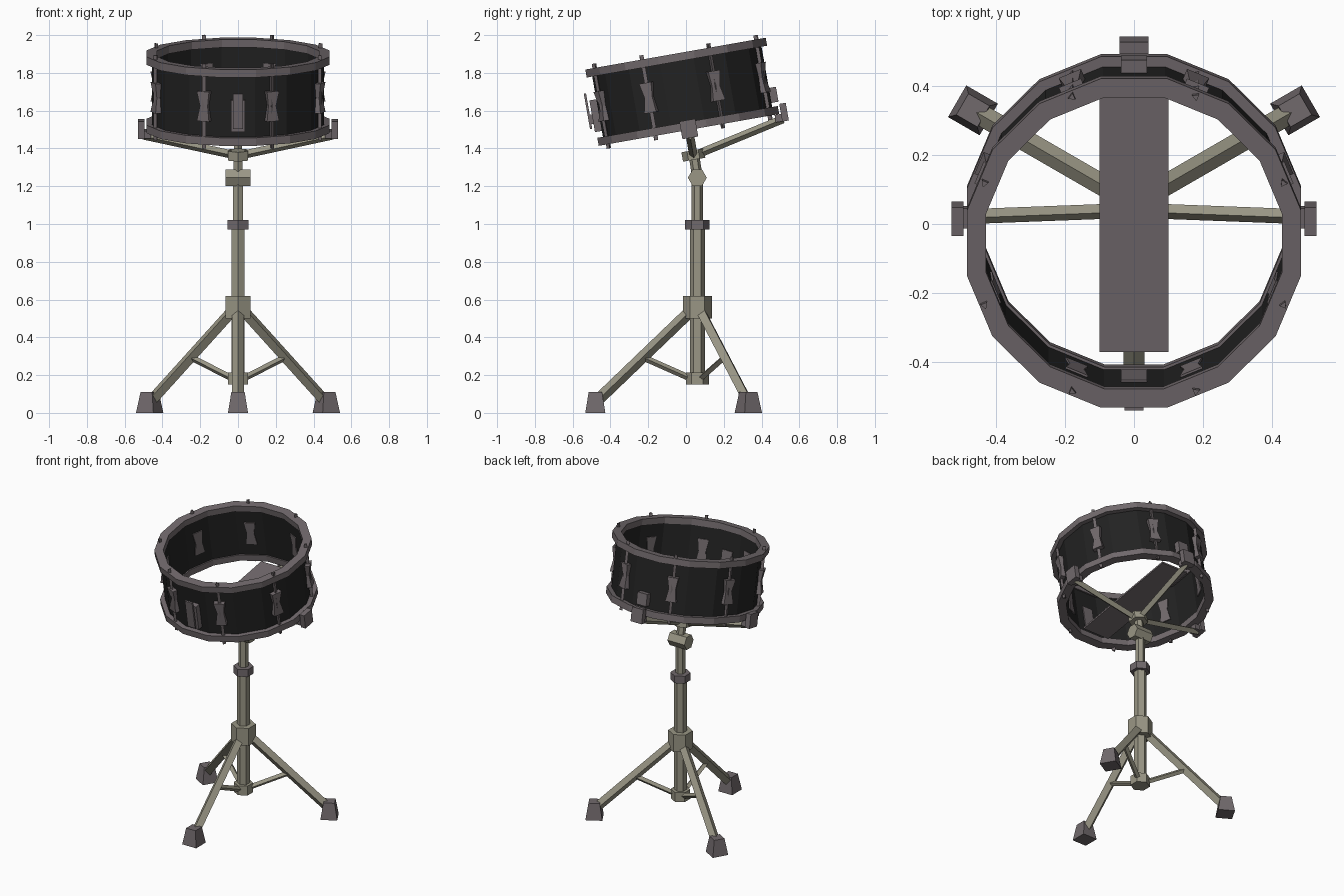
import bpy, bmesh, math
from mathutils import Matrix, Vector

cube = bpy.data.objects.get("Cube")
if cube:
    bpy.data.objects.remove(cube, do_unlink=True)


def material(name, rgb):
    m = bpy.data.materials.new(name)
    m.use_nodes = True
    color = (*rgb, 1)
    m.diffuse_color = color
    m.node_tree.nodes["Principled BSDF"].inputs["Base Color"].default_value = color
    return m


STEEL = material("warm steel", (0.32, 0.305, 0.235))
MAUVE = material("mauve grey", (0.165, 0.142, 0.15))
BLACK = material("shell black", (0.016, 0.016, 0.016))

# Drum frame leans towards the player
TILT = Matrix.Translation((0, -0.02, 1.70)) @ Matrix.Rotation(math.radians(10), 4, "X")
STAND = Matrix.Translation((0, 0.06, 0))
HALF_TURN = math.pi / 2


def spin(angle):
    return Matrix.Rotation(angle, 4, "Z")


def finish(name, bm, mat, matrix):
    bmesh.ops.recalc_face_normals(bm, faces=bm.faces)
    bm.transform(matrix)
    mesh = bpy.data.meshes.new(name)
    bm.to_mesh(mesh)
    bm.free()
    mesh.materials.append(mat)
    ob = bpy.data.objects.new(name, mesh)
    bpy.context.collection.objects.link(ob)
    return ob


def prism(name, p1, p2, r, sides, mat, matrix, r2=None, turn=0):
    """Solid prism or taper between two points."""
    p1, p2 = Vector(p1), Vector(p2)
    d = p2 - p1
    bm = bmesh.new()
    bmesh.ops.create_cone(bm, cap_ends=True, segments=sides, radius1=r,
                          radius2=r if r2 is None else r2, depth=d.length)
    vertical = abs(d.x) + abs(d.y) < 1e-6
    rot = Matrix() if vertical else d.to_track_quat("Z", "Y").to_matrix().to_4x4()
    place = Matrix.Translation((p1 + p2) / 2) @ rot @ spin(turn)
    return finish(name, bm, mat, matrix @ place)


def box(name, centre, size, mat, matrix):
    bm = bmesh.new()
    bmesh.ops.create_cube(bm, size=1)
    place = Matrix.Translation(centre) @ Matrix.Diagonal((*size, 1))
    return finish(name, bm, mat, matrix @ place)


def ring(name, inner, outer, z1, z2, mat, sides=16):
    """Open band with flats facing front, back and sides."""
    bm = bmesh.new()
    grow = 1 / math.cos(math.pi / sides)
    profile = ((inner, z1), (outer, z1), (outer, z2), (inner, z2))
    loops = []
    for i in range(sides):
        a = (i + 0.5) * math.tau / sides
        loops.append([bm.verts.new((r * grow * math.cos(a), r * grow * math.sin(a), z))
                      for r, z in profile])
    for i in range(sides):
        a, b = loops[i], loops[(i + 1) % sides]
        for k in range(4):
            n = (k + 1) % 4
            bm.faces.new((a[k], b[k], b[n], a[n]))
    return finish(name, bm, mat, TILT)


def lug(name, matrix):
    """Hourglass casing, pinched at the waist, facing +x."""
    bm = bmesh.new()
    outline = ((-0.035, -0.08), (0.035, -0.08), (0.022, 0),
               (0.035, 0.08), (-0.035, 0.08), (-0.022, 0))
    face = bm.faces.new([bm.verts.new((0.432, y, z)) for y, z in outline])
    out = bmesh.ops.extrude_face_region(bm, geom=[face])["geom"]
    for v in out:
        if isinstance(v, bmesh.types.BMVert):
            v.co.x += 0.055 if abs(v.co.z) > 0.01 else 0.042
    return finish(name, bm, MAUVE, matrix)


# Shell and hoops
ring("drum_shell", 0.438, 0.455, -0.17, 0.17, BLACK)
ring("top_hoop", 0.43, 0.485, 0.162, 0.205, MAUVE)
ring("bottom_hoop", 0.43, 0.485, -0.205, -0.162, MAUVE)

# Tension rods and lugs
for i in range(8):
    m = TILT @ spin((i + 0.5) * math.tau / 8)
    prism(f"tension_rod_{i + 1}", (0.47, 0, -0.228), (0.47, 0, 0.228), 0.012, 3, MAUVE, m)
    lug(f"lug_{i + 1}", m)

# Snare strip, throw-off and butt plate
box("snare_strip", (0, 0, -0.19), (0.2, 0.78, 0.012), MAUVE, TILT)
box("throw_off_body", (0, -0.462, -0.045), (0.075, 0.06, 0.17), MAUVE, TILT)
box("throw_off_pivot", (0, -0.495, -0.06), (0.04, 0.03, 0.05), MAUVE, TILT)
box("throw_off_lever", (0, -0.509, -0.015), (0.055, 0.012, 0.19), MAUVE, TILT)
box("butt_plate", (0, 0.468, -0.1), (0.075, 0.05, 0.08), MAUVE, TILT)

# Basket
prism("basket_hub", (0, 0, -0.365), (0, 0, -0.315), 0.06, 6, STEEL, TILT)
for name, angle in (("left", 0), ("back", HALF_TURN), ("right", math.pi)):
    m = TILT @ spin(angle)
    prism(f"basket_arm_{name}", (0.02, 0, -0.34), (0.5, 0, -0.235), 0.022, 4, STEEL, m)
    box(f"basket_grip_{name}", (0.512, 0, -0.2), (0.035, 0.085, 0.095), MAUVE, m)
    box(f"basket_rest_{name}", (0.485, 0, -0.226), (0.05, 0.06, 0.04), MAUVE, m)

# Tilter
prism("tilter_post", (0, 0.06, 1.25), (0, 0.043, 1.36), 0.028, 6, STEEL, Matrix())
bm = bmesh.new()
bmesh.ops.create_cone(bm, cap_ends=True, segments=6, radius1=0.05, radius2=0.05, depth=0.13)
finish("tilter_clamp", bm, STEEL,
       STAND @ Matrix.Translation((0, 0, 1.245)) @ Matrix.Rotation(HALF_TURN, 4, "Y"))

# Column, each part as bottom, top, radius
for name, z1, z2, r, mat in (
        ("upper_tube", 0.95, 1.24, 0.03, STEEL),
        ("height_clamp", 0.97, 1.02, 0.064, MAUVE),
        ("lower_tube", 0.15, 0.99, 0.04, STEEL),
        ("leg_collar", 0.5, 0.62, 0.077, STEEL),
        ("brace_collar", 0.15, 0.215, 0.061, STEEL)):
    prism(name, (0, 0, z1), (0, 0, z2), r, 6, mat, STAND)

# Tripod
for name, degrees in (("front", -90), ("back_left", 30), ("back_right", 150)):
    m = STAND @ spin(math.radians(degrees))
    prism(f"leg_{name}", (0.04, 0, 0.535), (0.53, 0, 0.065), 0.031, 4, STEEL, m)
    prism(f"brace_{name}", (0.03, 0, 0.18), (0.29, 0, 0.295), 0.017, 4, STEEL, m)
    prism(f"foot_{name}", (0.54, 0, 0), (0.54, 0, 0.11), 0.075, 4, MAUVE, m,
          r2=0.05, turn=math.pi / 4)
